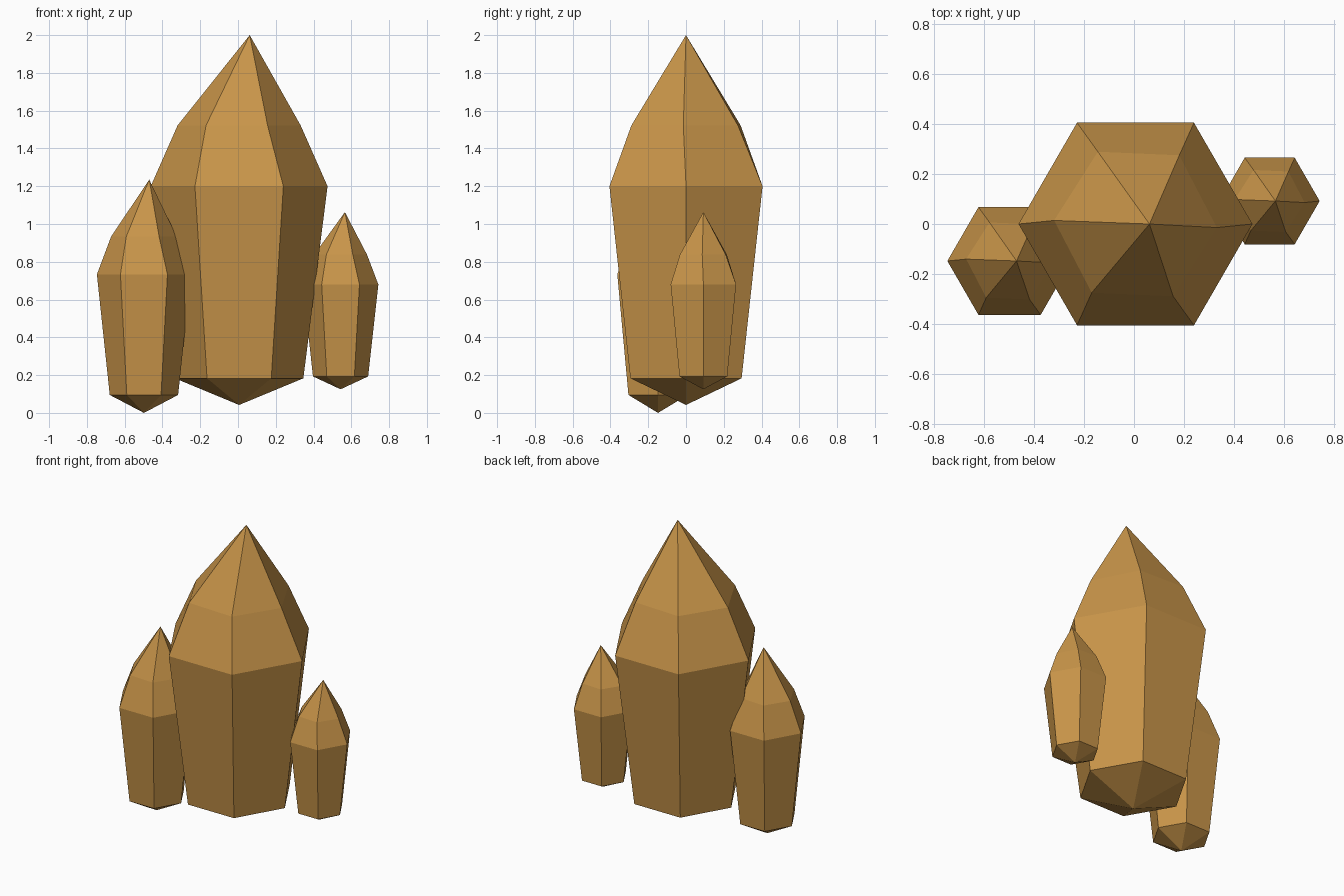
import bpy, bmesh, math

if "Cube" in bpy.data.objects:
    bpy.data.objects.remove(bpy.data.objects["Cube"])

amber = bpy.data.materials.new("amber_crystal")
amber.diffuse_color = (0.58, 0.30, 0.067, 1.0)
amber.use_nodes = True
amber.node_tree.nodes["Principled BSDF"].inputs["Base Color"].default_value = amber.diffuse_color


def crystal(name, centre, base_z, tip, rings):
    """Six-sided crystal: base point, rings of (z, radius, twist in degrees), leaning tip."""
    cx, cy = centre
    bm = bmesh.new()
    base = bm.verts.new((cx, cy, base_z))
    top = bm.verts.new(tip)
    loops = []
    for z, r, twist in rings:
        angles = [math.radians(60 * i + twist) for i in range(6)]
        loops.append([bm.verts.new((cx + r * math.cos(a), cy + r * math.sin(a), z))
                      for a in angles])
    for i in range(6):
        j = (i + 1) % 6
        bm.faces.new((base, loops[0][j], loops[0][i]))
        for lo, hi in zip(loops, loops[1:]):
            bm.faces.new((lo[i], lo[j], hi[j], hi[i]))
        bm.faces.new((loops[-1][i], loops[-1][j], top))
    bmesh.ops.recalc_face_normals(bm, faces=bm.faces)
    mesh = bpy.data.meshes.new(name)
    bm.to_mesh(mesh)
    bm.free()
    mesh.materials.append(amber)
    obj = bpy.data.objects.new(name, mesh)
    bpy.context.collection.objects.link(obj)
    return obj


# Tall central crystal
crystal("main_crystal", (0.006, 0.0), 0.042, (0.062, 0.0, 2.0),
        [(0.183, 0.34, 0), (1.2, 0.468, 0), (1.522, 0.326, -2.5)])

# Medium crystal, front left
crystal("left_crystal", (-0.498, -0.148), 0.0, (-0.47, -0.148, 1.235),
        [(0.095, 0.181, 0), (0.733, 0.249, 0), (0.933, 0.174, -2.5)])

# Small crystal, back right
crystal("right_crystal", (0.543, 0.092), 0.125, (0.566, 0.092, 1.063),
        [(0.193, 0.146, 0), (0.68, 0.2, 0), (0.838, 0.14, -2.5)])
